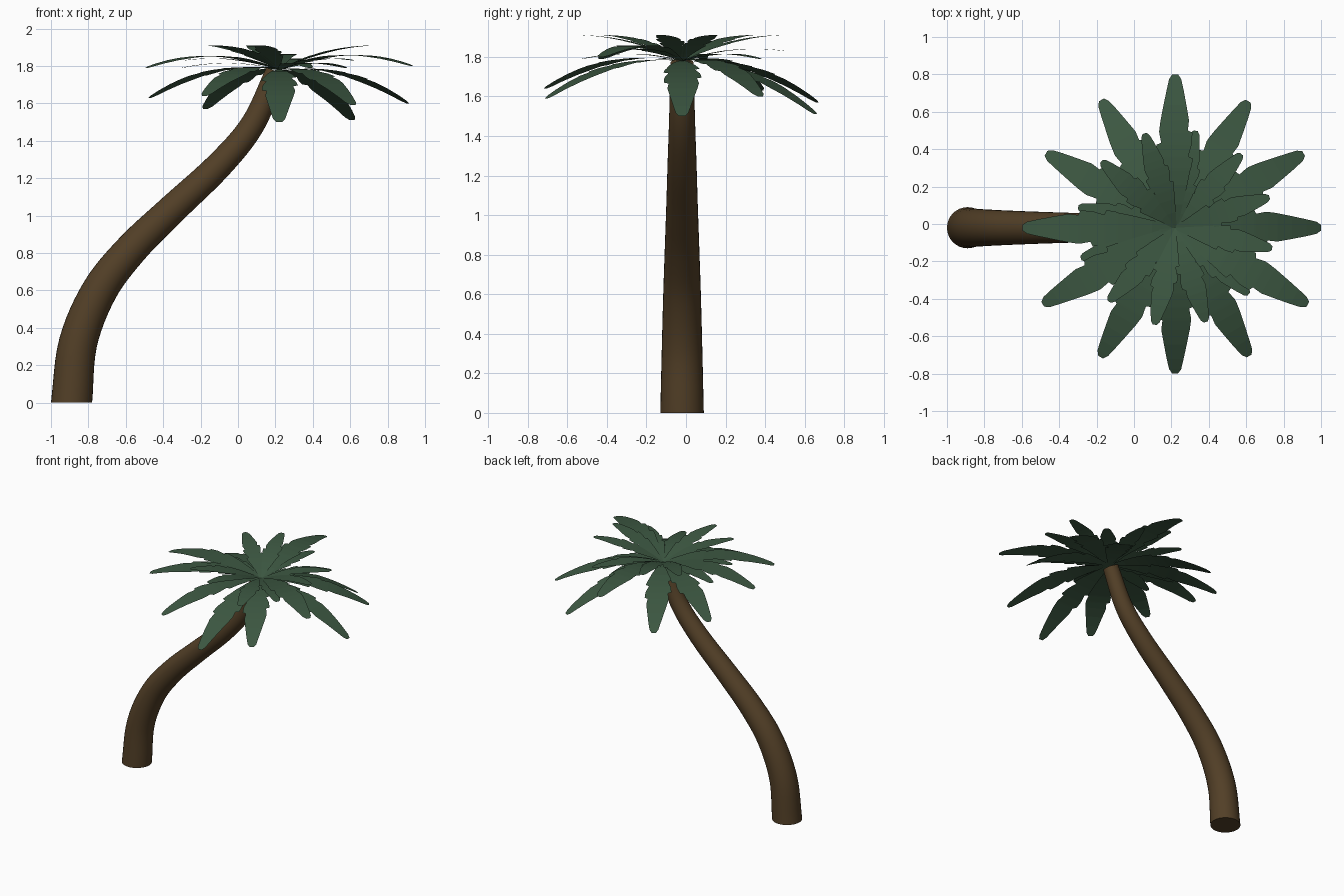
import bpy, bmesh, math
from mathutils import Vector

if "Cube" in bpy.data.objects:
    bpy.data.objects.remove(bpy.data.objects["Cube"])


def material(name, rgb):
    m = bpy.data.materials.new(name)
    m.diffuse_color = (*rgb, 1)
    m.use_nodes = True
    m.node_tree.nodes["Principled BSDF"].inputs["Base Color"].default_value = m.diffuse_color
    return m


bark = material("bark brown", (0.085, 0.05, 0.02))
leaf = material("leaf green", (0.045, 0.095, 0.053))
CROWN = Vector((0.22, -0.02, 1.78))


def add_object(name, bm, mat):
    me = bpy.data.meshes.new(name)
    bm.to_mesh(me)
    bm.free()
    me.materials.append(mat)
    ob = bpy.data.objects.new(name, me)
    bpy.context.collection.objects.link(ob)
    return ob


def spline(p, u):
    # Catmull-Rom interpolation through the path points
    i = min(int(u), len(p) - 2)
    f = u - i
    b, c = p[i], p[i + 1]
    a = p[i - 1] if i else 2 * b - c
    d = p[i + 2] if i + 2 < len(p) else 2 * c - b
    return 0.5 * (2 * b + (c - a) * f + (2 * a - 5 * b + 4 * c - d) * f ** 2
                  + (3 * b - a - 3 * c + d) * f ** 3)


# Trunk: tapered round tube swept along an S-shaped path
path = [Vector((x, -0.02, z)) for x, z in
        [(-0.89, 0), (-0.855, 0.32), (-0.74, 0.60), (-0.57, 0.82), (-0.355, 1.03),
         (-0.10, 1.27), (0.08, 1.49), (0.205, 1.77)]]
bm = bmesh.new()
rings, steps, sides = [], 42, 32
for k in range(steps + 1):
    u = k / steps * (len(path) - 1)
    c = spline(path, u)
    tan = (spline(path, min(u + 0.05, len(path) - 1)) - spline(path, max(u - 0.05, 0))).normalized()
    if k == 0:
        tan = Vector((0, 0, 1))
    side = Vector((0, 1, 0))
    out = side.cross(tan)
    r = 0.11 - 0.052 * k / steps
    rings.append([bm.verts.new(c + r * (math.cos(a) * out + math.sin(a) * side))
                  for a in (2 * math.pi * j / sides for j in range(sides))])
for a, b in zip(rings, rings[1:]):
    for j in range(sides):
        n = (j + 1) % sides
        bm.faces.new((a[j], a[n], b[n], b[j]))
bm.faces.new(rings[0][::-1])
bm.faces.new(rings[-1])
bmesh.ops.recalc_face_normals(bm, faces=bm.faces)
trunk = add_object("trunk", bm, bark)
bpy.context.view_layer.objects.active = trunk
trunk.select_set(True)
bpy.ops.object.shade_smooth_by_angle(angle=math.radians(40))

# Frond outline: (distance along, left half width, right half width), with notches
OUTLINE = [(0, .012, .012), (.15, .04, .04), (.28, .07, .065), (.37, .09, .08), (.385, .065, .085),
           (.45, .085, .095), (.465, .09, .07), (.54, .10, .088), (.555, .075, .09),
           (.62, .085, .092), (.635, .085, .068), (.70, .078, .074), (.80, .062, .06),
           (.90, .045, .045), (.97, .032, .032), (1, .015, .015)]


def frond(bm, angle, length, tip_z, arch, width):
    d = Vector((math.cos(angle), math.sin(angle), 0))
    s = Vector((-d.y, d.x, 0))
    rise = tip_z - CROWN.z
    rows = []
    for t, l, r in OUTLINE:
        c = CROWN + d * length * t + Vector((0, 0, rise * t + arch * t * (1 - t)))
        rows.append([bm.verts.new(c + s * l * width), bm.verts.new(c), bm.verts.new(c - s * r * width)])
    for a, b in zip(rows, rows[1:]):
        for j in (0, 1):
            bm.faces.new((a[j], a[j + 1], b[j + 1], b[j]))


# Long outer fronds, each drooping by its own amount
bm = bmesh.new()
tips = [1.50, 1.60, 1.51, 1.81, 1.57, 1.63, 1.78, 1.79, 1.64, 1.50, 1.59, 1.80]
for k, z in enumerate(tips):
    frond(bm, math.radians(30 * k), 0.78 + 0.13 * (z - 1.5), z, 0.27, 1)
add_object("outer_fronds", bm, leaf)

# Short inner fronds, raised higher
bm = bmesh.new()
for k in range(12):
    frond(bm, math.radians(18 + 30 * k), 0.53, (1.91, 1.79, 1.83)[k % 4 % 3] if k % 4 else 1.91, 0.12, 0.72)
add_object("inner_fronds", bm, leaf)
